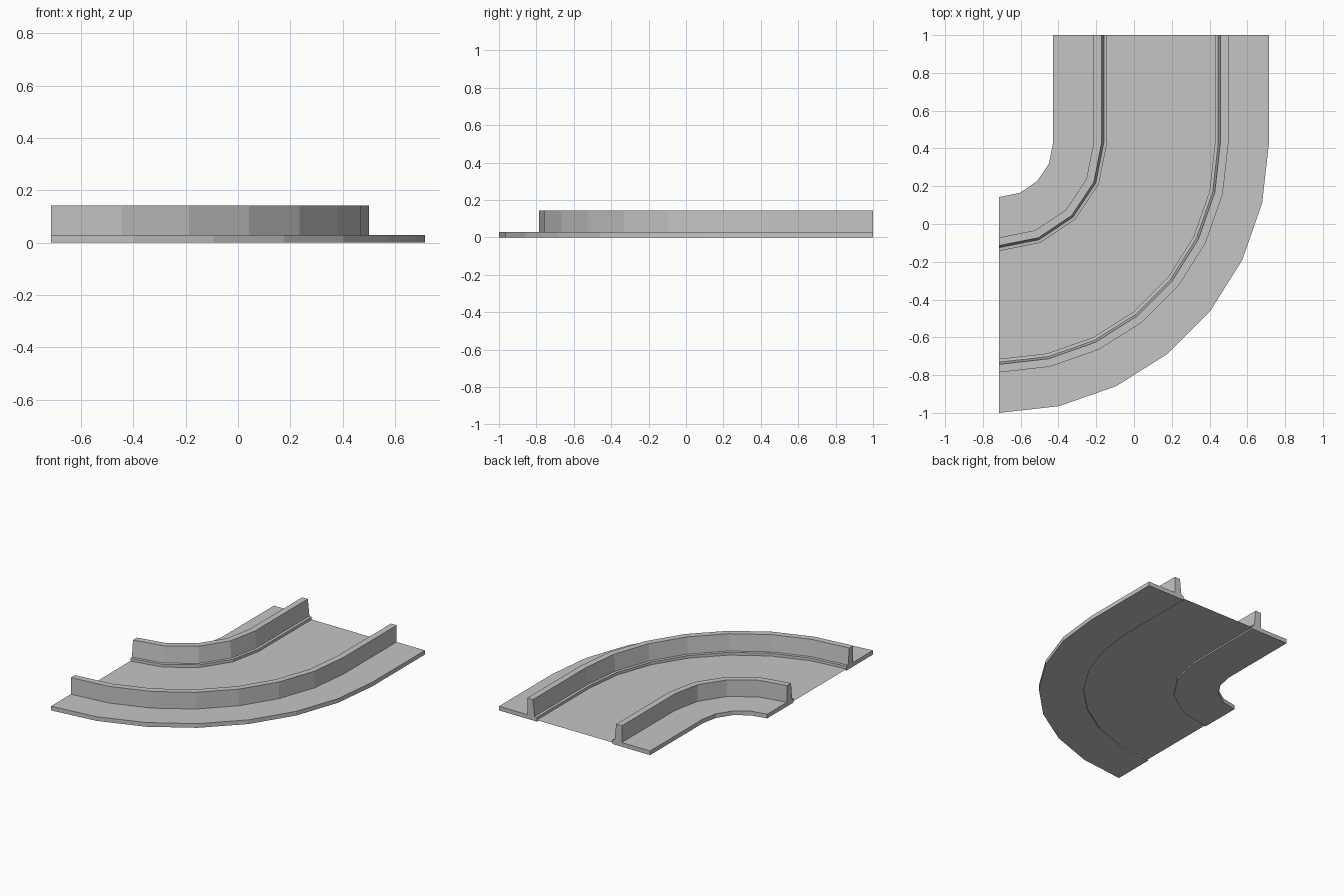
import bpy
import bmesh
from math import cos, sin, pi

cube = bpy.data.objects.get("Cube")
if cube:
    bpy.data.objects.remove(cube, do_unlink=True)

U = 1 / 7                  # module: the whole piece is 14 modules long
CX, CY = -5 * U, 3 * U     # centre of the bend
BACK = 1.0                 # end of the straight run

grey = bpy.data.materials.new("concrete grey")
grey.use_nodes = True
colour = (0.56, 0.56, 0.56, 1)
grey.diffuse_color = colour
grey.node_tree.nodes["Principled BSDF"].inputs["Base Color"].default_value = colour


def path(radius, steps):
    """Straight run from the back, then a quarter bend to the side end."""
    r = radius * U
    points = [(CX + r, BACK)]
    for i in range(steps + 1):
        a = pi / 2 * i / steps
        points.append((CX + r * cos(a), CY - r * sin(a)))
    return points


def finish(name, bm):
    mesh = bpy.data.meshes.new(name)
    bm.to_mesh(mesh)
    bm.free()
    mesh.materials.append(grey)
    obj = bpy.data.objects.new(name, mesh)
    bpy.context.collection.objects.link(obj)
    return obj


def sweep(name, profile, steps):
    """Sweep a closed (radius, height) profile along the bend."""
    bm = bmesh.new()
    rails = [[bm.verts.new((x, y, z * U)) for x, y in path(r, steps)]
             for r, z in profile]
    for a, b in zip(rails, rails[1:] + rails[:1]):
        for i in range(len(a) - 1):
            bm.faces.new((a[i], a[i + 1], b[i + 1], b[i]))
    bm.faces.new([rail[0] for rail in rails])
    bm.faces.new([rail[-1] for rail in rails])
    bmesh.ops.recalc_face_normals(bm, faces=bm.faces)
    return finish(name, bm)


# Verge slab with its upright wall and a small kerb foot on the road side
inner = [(2, 0), (4, 0), (4, 0.2), (3.88, 0.21), (3.8, 1),
         (3.5, 1), (3.5, 0.2), (2, 0.2)]
# The outer side mirrors the inner one about the middle of the road
outer = [(12 - r, z) for r, z in inner]

sweep("inner_barrier", inner, 4)
sweep("outer_barrier", outer, 7)

# Thin flat road sheet between the kerbs
bm = bmesh.new()
outline = path(4, 4) + path(8, 7)[::-1]
road = bm.faces.new([bm.verts.new((x, y, 0.07 * U)) for x, y in outline])
road.normal_update()
if road.normal.z < 0:
    road.normal_flip()
finish("road_surface", bm)
